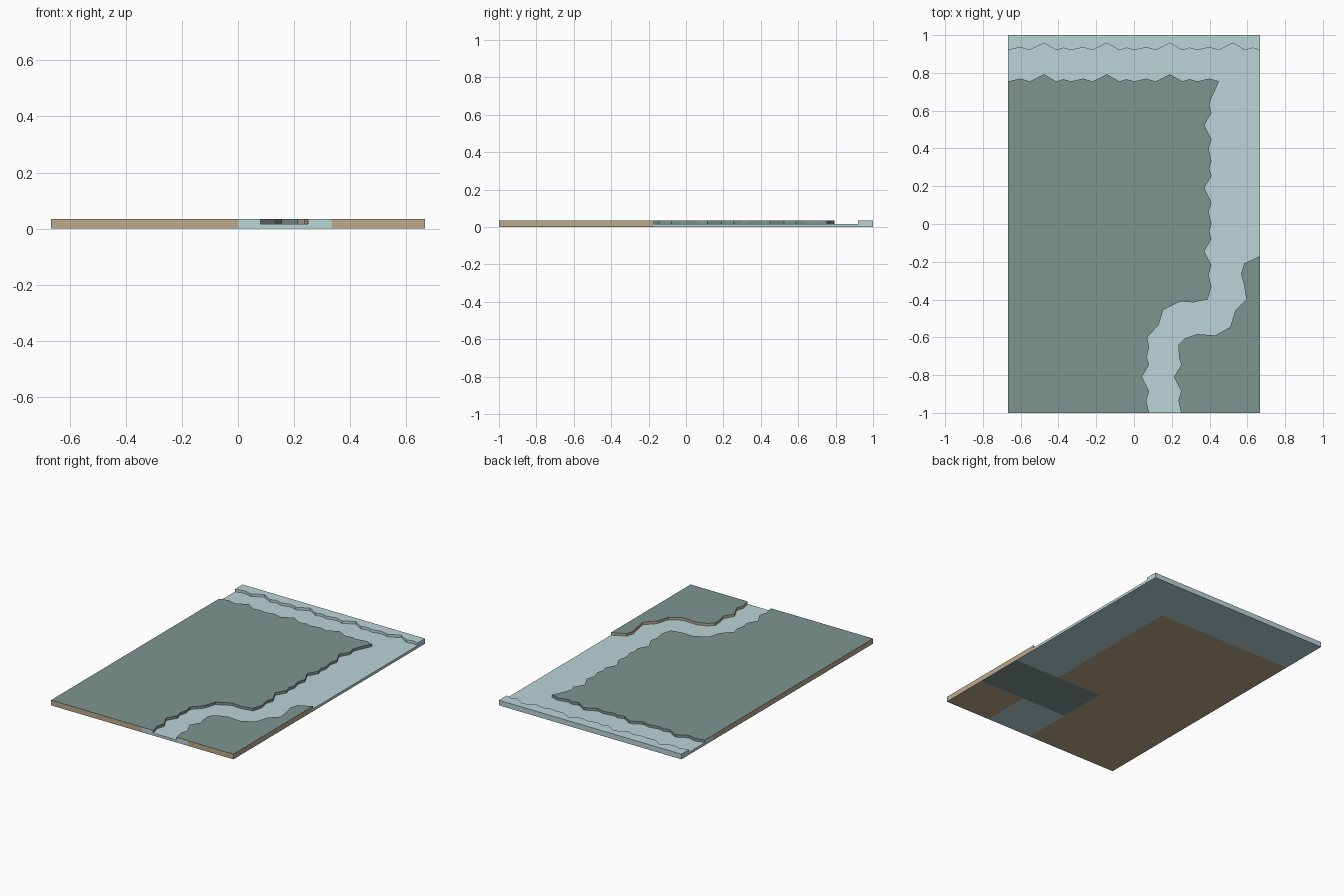
import bpy, bmesh

if "Cube" in bpy.data.objects:
    bpy.data.objects.remove(bpy.data.objects["Cube"])

W, TOP, FLOOR, T = 0.667, 0.034, 0.017, 1 / 3


def material(name, rgb):
    m = bpy.data.materials.new(name)
    m.diffuse_color = (*rgb, 1)
    m.use_nodes = True
    m.node_tree.nodes["Principled BSDF"].inputs["Base Color"].default_value = m.diffuse_color
    return m


SLATE = material("slate", (0.21, 0.30, 0.28))
BLUE = material("pale_blue", (0.50, 0.66, 0.67))
TAN = material("tan", (0.49, 0.40, 0.26))


def make(name, parts):
    """parts: list of (list of 3D polygons, material)"""
    bm = bmesh.new()
    mesh = bpy.data.meshes.new(name)
    for i, (polys, mat) in enumerate(parts):
        mesh.materials.append(mat)
        for poly in polys:
            f = bm.faces.new([bm.verts.new(p) for p in poly])
            f.material_index = i
    bmesh.ops.remove_doubles(bm, verts=bm.verts, dist=1e-5)
    big = [f for f in bm.faces if len(f.verts) > 6]
    bmesh.ops.triangulate(bm, faces=big, ngon_method='EAR_CLIP')
    bm.to_mesh(mesh)
    bm.free()
    ob = bpy.data.objects.new(name, mesh)
    bpy.context.collection.objects.link(ob)
    return ob


def flat(pts, z):
    return [(x, y, z) for x, y in pts]


def walls(path, z0, z1):
    return [[(*a, z0), (*b, z0), (*b, z1), (*a, z1)] for a, b in zip(path, path[1:])]


def rect(x0, y0, x1, y1):
    return [(x0, y0), (x0, y1), (x1, y1), (x1, y0)]   # faces down


# Jagged bank profile of one tile: distance along, depth
JAG = [(0, 0), (.065, .015), (.115, 0), (.19, .038), (.255, 0), (.295, .012)]


def bank_x(base, y0):
    return [(base - d, y0 + t) for t, d in JAG]


def bank_y(base):
    return [(-W + i * T + t, base + d) for i in range(4) for t, d in JAG]


# River edges, front to back
left_edge = bank_x(.08, -1) + [(.08, -.65), (.07, -.6), (.13, -.535), (.155, -.455),
                               (.245, -.41), (.31, -.415), (.39, -.4)]
for i in range(3):
    left_edge += bank_x(.41, -T + i * T)
left_edge += [(.41, .667), (.45, .755)]
right_edge = bank_x(.25, -1) + [(.235, -.64), (.27, -.605), (.335, -.583), (.43, -.59),
                                (.51, -.545), (.535, -.46), (.595, -.4), (.58, -.31),
                                (.567, -.265), (.583, -.21), (W, -.17)]
# Back channel edges, left to right
near_edge = [p for p in bank_y(.755) if p[0] < .44] + [(.45, .755)]
far_edge = bank_y(.92) + [(W, .92)]

# Raised banks: top sheet plus wall down to the river floor
bank = left_edge + near_edge[-2::-1]
make("main_bank", [([flat([(-W, -1)] + bank, TOP)] + walls(bank, FLOOR, TOP), SLATE)])
bank = right_edge[::-1]
make("corner_bank", [([flat([(W, -1)] + bank, TOP)], SLATE), (walls(bank, FLOOR, TOP), TAN)])
make("back_bank", [([flat([(W, 1), (-W, 1)] + far_edge, TOP)] + walls(far_edge, FLOOR, TOP), BLUE)])

# River floor
floor = right_edge + far_edge[::-1] + near_edge + left_edge[-2::-1]
make("river_floor", [([flat(floor, FLOOR)], BLUE)])

# Outer side walls, counter-clockwise, full height or only up to the floor
tan = (walls([(-W, -1), (0, -1)], 0, TOP) + walls([(T, -1), (W, -1), (W, -.17)], 0, TOP)
       + walls([(-W, .667), (-W, -1)], 0, TOP))
blue = (walls([(0, -1), (.08, -1)], 0, TOP) + walls([(.08, -1), (.25, -1)], 0, FLOOR)
        + walls([(.25, -1), (T, -1)], 0, TOP) + walls([(W, -.17), (W, .92)], 0, FLOOR)
        + walls([(W, .92), (W, 1), (-W, 1), (-W, .92)], 0, TOP)
        + walls([(-W, .92), (-W, .755)], 0, FLOOR) + walls([(-W, .755), (-W, .667)], 0, TOP))
make("outer_sides", [(tan, TAN), (blue, BLUE)])

# Underside plates by tile type
make("underside", [
    ([flat(rect(*r), 0) for r in [(-W, -1, 0, .667), (0, -T, T, .667), (T, -1, W, -.667)]], TAN),
    ([flat(rect(*r), 0) for r in [(0, -1, T, -.667), (T, -T, W, .667), (-W, .667, W, 1)]], BLUE),
    ([flat(rect(0, -.667, W, -T), 0)], SLATE)])
